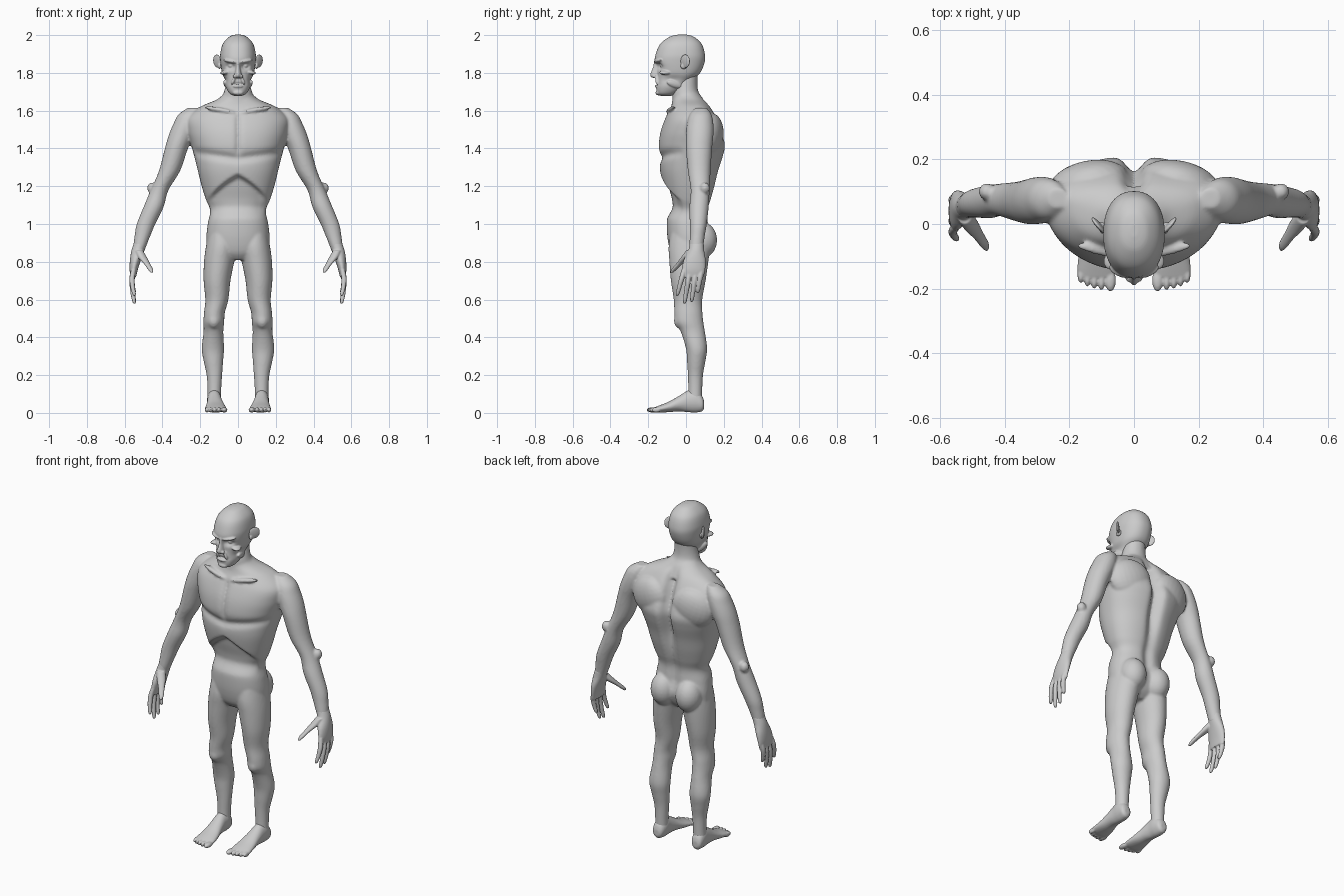
import bpy, bmesh, math
from mathutils import Matrix, Vector


def catmull(p, q, r, s, t):
    return [0.5 * (2 * b + (c - a) * t + (2 * a - 5 * b + 4 * c - d) * t * t
                   + (3 * b - a - 3 * c + d) * t ** 3) for a, b, c, d in zip(p, q, r, s)]


def loft(bm, rows, side=1, axis='Z', n=40, power=2.0, steps=4):
    """Rows: position, centre x, half width, low, high (, widest point) of each slice."""
    rows = [tuple(r) if len(r) == 6 else (*r, (r[3] + r[4]) / 2) for r in rows]
    pts = [rows[0]] + rows + [rows[-1]]
    dense = [catmull(*pts[i:i + 4], k / steps) for i in range(len(rows) - 1) for k in range(steps)]
    rings = []
    for t, cx, hw, lo, hi, mid in dense + [rows[-1]]:
        ring = []
        for k in range(n):
            a = math.tau * k / n
            c, s = math.cos(a), math.sin(a)
            x = cx * side + hw * math.copysign(abs(c) ** (2 / power), c)
            v = mid + (hi - mid if s > 0 else mid - lo) * math.copysign(abs(s) ** (2 / power), s)
            ring.append(bm.verts.new((x, v, t) if axis == 'Z' else (x, t, v)))
        rings.append(ring)
    faces = [bm.faces.new((a[k], a[(k + 1) % n], b[(k + 1) % n], b[k]))
             for a, b in zip(rings, rings[1:]) for k in range(n)]
    faces += [bm.faces.new(rings[0]), bm.faces.new(rings[-1])]
    bmesh.ops.recalc_face_normals(bm, faces=faces)
    return [v for r in rings for v in r]


def blob(bm, loc, rad, side=1, rot=(0, 0, 0)):
    """Ellipsoid of muscle or bone, mirrored by side."""
    m = Matrix.LocRotScale(Vector((loc[0] * side, loc[1], loc[2])), None, None)
    for ang, ax in zip((rot[0], rot[1] * side, rot[2] * side), 'XYZ'):
        m = m @ Matrix.Rotation(math.radians(ang), 4, ax)
    bmesh.ops.create_uvsphere(bm, u_segments=24, v_segments=14, radius=1,
                              matrix=m @ Matrix.Diagonal((*rad, 1)))


def finish(bm, name, voxel, smooth=3):
    """Fuse the overlapping lumps into one skin."""
    me = bpy.data.meshes.new(name)
    bm.to_mesh(me)
    bm.free()
    ob = bpy.data.objects.new(name, me)
    bpy.context.collection.objects.link(ob)
    rm = ob.modifiers.new("fuse", 'REMESH')
    rm.mode, rm.voxel_size, rm.use_smooth_shade = 'VOXEL', voxel, True
    sm = ob.modifiers.new("relax", 'SMOOTH')
    sm.factor, sm.iterations = 0.5, smooth
    return ob


def bump(d, w):
    return math.exp(-(d / w) ** 2)


def step(a, b, v):
    t = min(1, max(0, (v - a) / (b - a)))
    return t * t * (3 - 2 * t)


# Torso with spine groove, chest plates and hollow belly under the rib arch
bm = bmesh.new()
torso = loft(bm, [
    (1.70, 0, .065, -.06, .06, .0), (1.66, 0, .11, -.07, .095, .03), (1.62, 0, .20, -.08, .13, .06),
    (1.56, 0, .27, -.11, .165, .07), (1.49, 0, .268, -.135, .19, .06), (1.42, 0, .248, -.145, .21, .05),
    (1.36, 0, .232, -.14, .20, .04), (1.28, 0, .212, -.137, .175, .02), (1.20, 0, .192, -.122, .155, .02),
    (1.13, 0, .17, -.104, .135, .02), (1.07, 0, .147, -.098, .118, .02), (1.0, 0, .160, -.102, .12, .02),
    (.92, 0, .167, -.097, .125, .03), (.85, 0, .155, -.08, .10, .03), (.81, 0, .07, -.05, .06, .01)],
    n=120, power=2.25, steps=8)
for v in torso:
    x, y, z = v.co
    ax = abs(x)
    if y > .04:
        v.co.y -= .05 * bump(x, .032) * step(1.12, 1.35, z) * (1 - step(1.58, 1.68, z))
        v.co.y -= .018 * bump(x, .03) * step(.9, 1.0, z) * (1 - step(1.12, 1.35, z))
    elif y < 0:
        front = step(0, -.05, y)
        arch = 1.27 - 2.2 * ax * ax - .45 * ax
        hollow = step(arch, arch - .03, z) * step(1.02, 1.1, z)
        v.co.y += front * (.03 * hollow * step(.19, .1, ax)
                           + .014 * bump(x, .014) * step(1.34, 1.4, z) * step(1.6, 1.55, z)
                           + .014 * bump(z - 1.345 - .15 * ax, .022))
for s in (1, -1):
    blob(bm, (.14, .13, 1.47), (.125, .066, .115), s, (0, 20, -12))     # shoulder blade
    blob(bm, (.10, -.082, 1.605), (.085, .016, .012), s, (0, -10, 12))   # collar bone
    blob(bm, (.082, .085, .915), (.074, .08, .095), s)                  # buttock
    blob(bm, (.128, -.028, .49), (.036, .036, .045), s)                 # kneecap
    blob(bm, (.455, .10, 1.19), (.026, .026, .03), s)                   # elbow
    # Arm
    loft(bm, [(1.615, .235, .03, .05, .11), (1.58, .26, .055, .02, .135), (1.53, .277, .065, .005, .145),
              (1.47, .30, .067, .0, .145), (1.4, .326, .061, .0, .138), (1.28, .363, .056, .01, .13),
              (1.18, .415, .047, .025, .125), (1.09, .447, .053, .018, .12), (1.0, .487, .049, .02, .11),
              (.94, .505, .042, .02, .10), (.88, .521, .034, .018, .092), (.85, .528, .03, .02, .09)], s)
    # Leg
    loft(bm, [(.96, .085, .07, -.08, .11), (.88, .088, .082, -.092, .125), (.80, .10, .08, -.088, .118),
              (.70, .111, .071, -.08, .104), (.60, .112, .061, -.065, .086), (.53, .125, .055, -.062, .087),
              (.48, .128, .055, -.058, .092), (.43, .130, .052, -.028, .10), (.34, .133, .059, .0, .112),
              (.27, .130, .051, .006, .102), (.2, .125, .041, .01, .09), (.12, .125, .036, .012, .086),
              (.05, .126, .036, .01, .085)], s)
# Neck
loft(bm, [(1.82, 0, .055, -.04, .065), (1.75, 0, .063, -.06, .06), (1.70, 0, .074, -.07, .066),
          (1.66, 0, .09, -.072, .092), (1.60, 0, .11, -.08, .12)])
finish(bm, "body", .0075)

# Head with sunken eye sockets and cheeks
bm = bmesh.new()
skull = loft(bm, [
    (2.003, 0, .012, -.04, .0), (1.992, 0, .045, -.085, .04), (1.955, 0, .08, -.135, .082),
    (1.90, 0, .094, -.16, .10), (1.855, 0, .093, -.166, .098), (1.80, 0, .085, -.152, .075),
    (1.76, 0, .074, -.153, .03), (1.72, 0, .062, -.157, -.01), (1.69, 0, .044, -.152, -.05),
    (1.678, 0, .02, -.135, -.08)], n=96, power=2.25, steps=6)
for v in skull:
    x, y, z = v.co
    if y < -.05:
        v.co.y += .03 * bump(abs(x) - .038, .024) * bump(z - 1.836, .018)
        v.co.y += .012 * bump(z - 1.742, .005) * bump(x, .03)
    v.co.x *= 1 - .13 * bump(z - 1.765, .022) * bump(y + .08, .06)
for s in (1, -1):
    blob(bm, (.038, -.145, 1.862), (.042, .02, .010), s, (0, -10, 20))   # brow
    blob(bm, (.037, -.122, 1.838), (.016, .016, .013), s)               # eye
    blob(bm, (.062, -.105, 1.803), (.028, .04, .012), s, (0, 8, 35))    # cheekbone
    blob(bm, (.024, -.152, 1.762), (.009, .011, .026), s, (0, -22, 0))  # mouth fold
    blob(bm, (.014, -.168, 1.783), (.013, .012, .010), s)               # nostril
    blob(bm, (.062, -.06, 1.74), (.012, .045, .018), s, (-18, 0, 14))   # jaw
blob(bm, (0, -.155, 1.729), (.026, .010, .008))                        # lower lip
blob(bm, (0, -.147, 1.695), (.028, .014, .014))                        # chin
loft(bm, [(1.862, 0, .012, -.17, -.12), (1.83, 0, .012, -.175, -.12), (1.79, 0, .018, -.19, -.12),
          (1.774, 0, .014, -.18, -.12)], n=20)                          # nose
finish(bm, "head", .004)

# Ears, hands and feet, one pair each
for s, label in ((1, "left"), (-1, "right")):
    bm = bmesh.new()
    blob(bm, (.110, -.004, 1.862), (.008, .032, .036), s, (-10, 14, -38))
    blob(bm, (.098, -.012, 1.838), (.010, .018, .018), s)
    finish(bm, label + "_ear", .003, 2)

    bm = bmesh.new()
    loft(bm, [(.90, .517, .034, .02, .094), (.86, .53, .034, .012, .096), (.81, .543, .029, -.012, .104),
              (.76, .552, .022, -.022, .102), (.72, .554, .015, -.018, .094)], s)
    for y0, y1, z1 in ((-.010, -.047, .62), (.020, -.008, .578), (.052, .03, .588), (.082, .062, .635)):
        loft(bm, [(.76 + (z1 - .76) * t, .553 + dx, r, y0 + (y1 - y0) * t - r, y0 + (y1 - y0) * t + r)
                  for t, r, dx in ((0, .013, 0), (.35, .014, .008), (.7, .012, .004), (.93, .010, -.003),
                                   (1, .005, -.005))], s, n=16)
    loft(bm, [(.86, .525, .022, .0, .05), (.825, .507, .024, -.025, .025), (.79, .482, .017, -.052, -.016),
              (.76, .463, .014, -.077, -.048), (.742, .456, .007, -.085, -.068)], s, n=20)
    finish(bm, label + "_hand", .004, 2)

    bm = bmesh.new()
    loft(bm, [(.096, .128, .015, .025, .06), (.085, .128, .031, .008, .09), (.05, .126, .038, .002, .125),
              (.01, .125, .038, .004, .118), (-.04, .122, .043, .008, .088), (-.09, .119, .052, .004, .06),
              (-.14, .118, .058, .002, .04), (-.165, .118, .054, .006, .03)], s, axis='Y')
    for x, y, r, l in ((.073, -.175, .017, .034), (.101, -.176, .011, .029), (.123, -.173, .011, .028),
                       (.144, -.167, .010, .027), (.165, -.157, .010, .026)):
        blob(bm, (x, y, .016), (r, l, .014), s)
    finish(bm, label + "_foot", .0045, 2)
